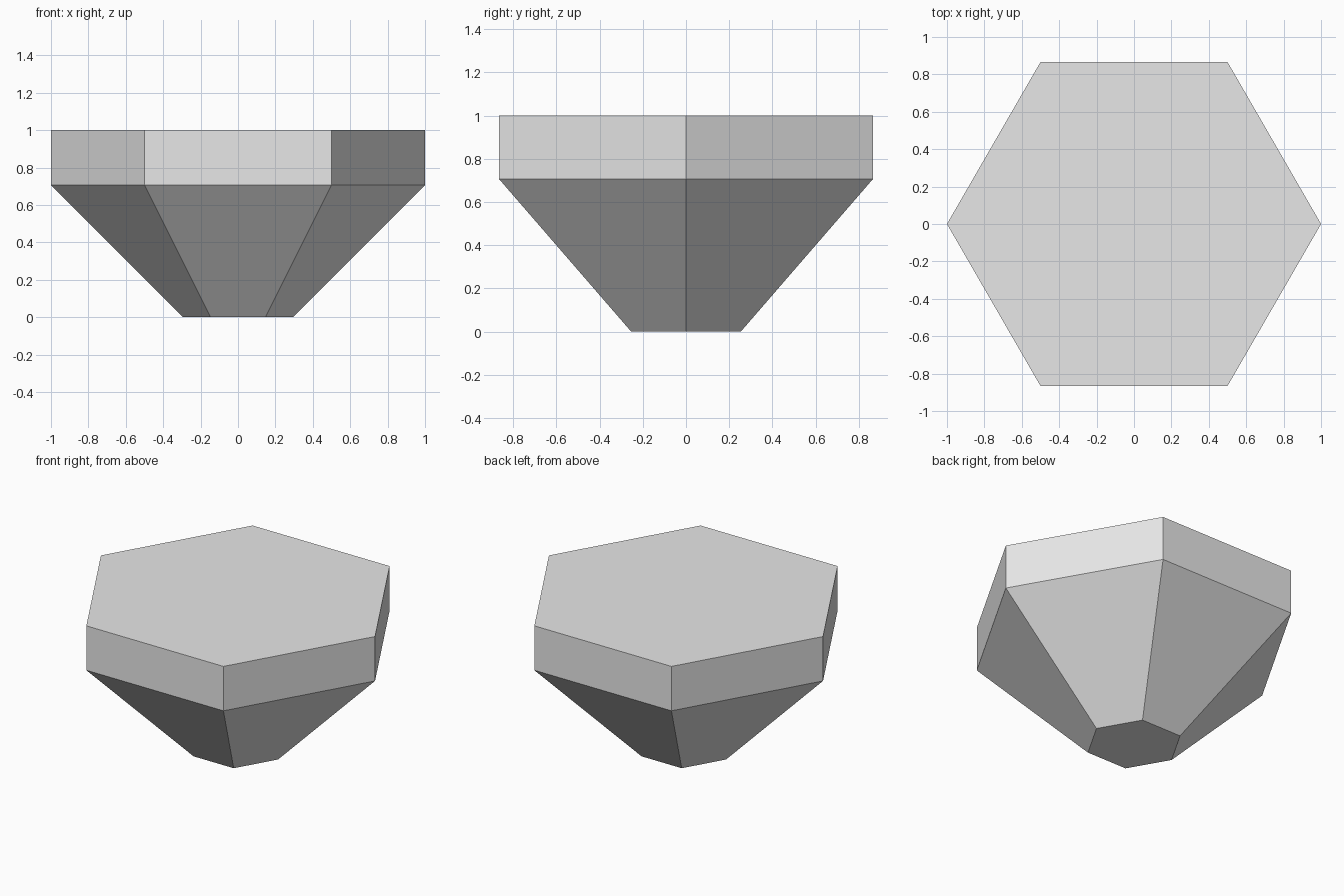
import bpy
import bmesh
from math import cos, sin, pi, sqrt

default_cube = bpy.data.objects.get("Cube")
if default_cube:
    bpy.data.objects.remove(default_cube, do_unlink=True)


def make_material(name, colour):
    mat = bpy.data.materials.new(name)
    mat.use_nodes = True
    mat.diffuse_color = colour
    mat.node_tree.nodes["Principled BSDF"].inputs["Base Color"].default_value = colour
    return mat


def make_lofted_prism(name, sides, profile, mat):
    """Stack regular polygons given as (radius, height) and cap both ends."""
    bm = bmesh.new()
    rings = [[bm.verts.new((r * cos(2 * pi * i / sides), r * sin(2 * pi * i / sides), z))
              for i in range(sides)] for r, z in profile]
    for low, high in zip(rings, rings[1:]):
        for i in range(sides):
            j = (i + 1) % sides
            bm.faces.new((low[i], low[j], high[j], high[i]))
    bm.faces.new(reversed(rings[0]))
    bm.faces.new(rings[-1])
    mesh = bpy.data.meshes.new(name)
    bm.to_mesh(mesh)
    bm.free()
    mesh.materials.append(mat)
    obj = bpy.data.objects.new(name, mesh)
    bpy.context.collection.objects.link(obj)
    return obj


# Hexagonal block: small foot, 45 degree flare, upright rim
grey = make_material("light grey", (0.8, 0.8, 0.8, 1))
flare = sqrt(0.5)
make_lofted_prism("tapered_hexagon_block", 6,
                  [(1 - flare, 0), (1, flare), (1, 1)], grey)
